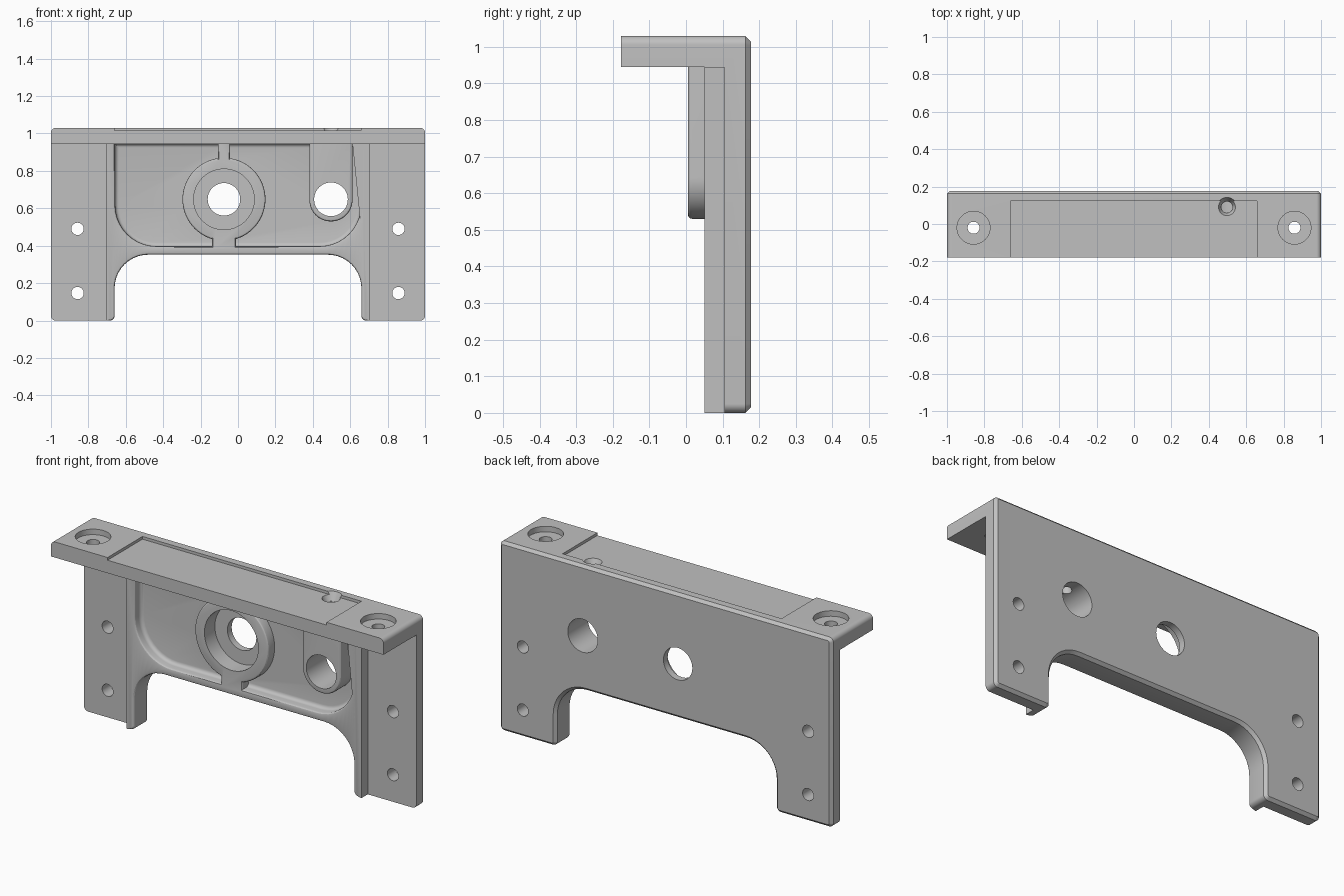
import bpy, bmesh
from math import sin, cos, pi, hypot
from mathutils import Vector, Matrix

if "Cube" in bpy.data.objects:
    bpy.data.objects.remove(bpy.data.objects["Cube"])

metal = bpy.data.materials.new("plain grey")
metal.use_nodes = True
grey = (0.53, 0.53, 0.53, 1)
metal.diffuse_color = grey
metal.node_tree.nodes["Principled BSDF"].inputs["Base Color"].default_value = grey


def finish(bm, name):
    bmesh.ops.recalc_face_normals(bm, faces=bm.faces)
    me = bpy.data.meshes.new(name)
    bm.to_mesh(me)
    bm.free()
    ob = bpy.data.objects.new(name, me)
    me.materials.append(metal)
    bpy.context.collection.objects.link(ob)
    return ob


def rounded(corners, steps=10):
    """Outline of right-angled (x, z, radius) corners with arcs."""
    pts = []
    for i, (x, z, r) in enumerate(corners):
        p = Vector((x, z))
        a = (Vector(corners[i - 1][:2]) - p).normalized()
        b = (Vector(corners[(i + 1) % len(corners)][:2]) - p).normalized()
        if r == 0:
            pts.append(p)
            continue
        for k in range(steps + 1):
            t = k / steps * pi / 2
            pts.append(p + r * (a + b - b * cos(t) - a * sin(t)))
    return pts


def prism(name, pts, y0, y1, bevel=0, bevel_y=None, segments=1):
    """Solid between two copies of an x-z outline; optionally bevel one end."""
    bm = bmesh.new()
    ends = [[bm.verts.new((p[0], y, p[1])) for p in pts] for y in (y0, y1)]
    for ring in ends:
        bm.faces.new(ring)
    for i in range(len(pts)):
        bm.faces.new((ends[0][i - 1], ends[0][i], ends[1][i], ends[1][i - 1]))
    bmesh.ops.recalc_face_normals(bm, faces=bm.faces)
    if bevel:
        edges = [e for e in bm.edges if all(abs(v.co.y - bevel_y) < 1e-5 for v in e.verts)]
        bmesh.ops.bevel(bm, geom=edges, offset=bevel, segments=segments,
                        profile=0.5, affect='EDGES')
    return finish(bm, name)


def box(name, x0, x1, y0, y1, z0, z1):
    return prism(name, [(x0, z0), (x1, z0), (x1, z1), (x0, z1)], y0, y1)


def rod(name, centre, r0, length, axis, r1=None, sides=48):
    """Cylinder or cone centred on a point, along y or z."""
    bm = bmesh.new()
    turn = Matrix.Rotation(-pi / 2, 4, 'X') if axis == 'y' else Matrix()
    bmesh.ops.create_cone(bm, cap_ends=True, segments=sides, radius1=r0,
                          radius2=r0 if r1 is None else r1, depth=length,
                          matrix=Matrix.Translation(centre) @ turn)
    return finish(bm, name)


def combine(target, tool, operation='DIFFERENCE'):
    bpy.context.view_layer.update()
    mod = target.modifiers.new("join", 'BOOLEAN')
    mod.operation, mod.object, mod.solver = operation, tool, 'EXACT'
    bpy.context.view_layer.objects.active = target
    bpy.ops.object.modifier_apply(modifier=mod.name)
    bpy.data.objects.remove(tool)


FRONT, WEB, BACK, UNDER = 0.05, 0.105, 0.177, 0.945
HX, HZ = -0.075, 0.648      # main bore
BX = 0.497                  # boss bore

# Full-depth silhouette with arch and chamfered back edge
side = [(0.66, 0.352, 0.18), (0.66, 0, 0.025), (1, 0, 0.025), (1, 1.03, 0.025)]
outline = rounded(side + [(-x, z, r) for x, z, r in reversed(side)])
body = prism("bracket_body", outline, -0.178, BACK, 0.015, BACK)

# Clear the space below the top flange and step back both side wings
combine(body, box("front_cut", -2, 2, -1, FRONT, -1, UNDER))
for x0, x1 in ((0.707, 2), (-2, -0.707)):
    combine(body, box("wing_cut", x0, x1, 0, WEB, -1, UNDER - 0.001))

# Pocket with rounded floor, leaving a ring and two short ribs standing
pocket = prism("pocket_cut", rounded([(-0.657, UNDER - 0.001, 0), (-0.657, 0.397, 0.22),
               (0.657, 0.397, 0.22), (0.657, UNDER - 0.001, 0)]), 0, WEB, 0.02, WEB, 4)
combine(pocket, rod("ring", (HX, 0.05, HZ), 0.222, 0.4, 'y', sides=64))
combine(pocket, box("top_rib", HX - 0.033, HX + 0.033, -0.1, 0.2, HZ, 1.2))
combine(pocket, box("bottom_rib", HX - 0.065, HX + 0.065, -0.1, 0.2, 0.2, HZ))
combine(body, pocket)

# Raised boss hanging from the flange
boss = prism("boss", rounded([(BX - 0.115, 0.53, 0.113), (BX + 0.115, 0.53, 0.113),
             (BX + 0.115, 0.97, 0), (BX - 0.115, 0.97, 0)], 16), 0.005, 0.13, 0.012, 0.005, 3)
combine(body, boss, 'UNION')

# Bores through the web
combine(body, rod("counterbore", (HX, 0, HZ), 0.162, 0.28, 'y', sides=64))
combine(body, rod("main_bore", (HX, 0, HZ), 0.087, 1, 'y'))
combine(body, rod("boss_bore", (BX, 0, HZ), 0.09, 1, 'y'))

# Shallow recess on top, with a countersunk passage down to the boss bore
combine(body, box("top_recess", -0.66, 0.657, -1, 0.122, 1.015, 2))
combine(body, rod("passage", (BX, 0.09, 0.875), 0.03, 0.45, 'z', sides=32))
combine(body, rod("countersink", (BX, 0.09, 1.01), 0.031, 0.05, 'z', 0.055, 32))

# Mounting holes on the wings and flange
for x in (-0.858, 0.858):
    for z in (0.147, 0.49):
        combine(body, rod("wing_hole", (x, 0, z), 0.033, 1, 'y', sides=32))
    combine(body, rod("screw_hole", (x, -0.02, 1), 0.032, 0.4, 'z', sides=32))
    combine(body, rod("screw_seat", (x, -0.02, 1.1), 0.088, 0.2, 'z'))

# Soften the raised rims on the front, leaving the counterbore crisp
bm = bmesh.new()
bm.from_mesh(body.data)
rims = [e for e in bm.edges
        if all(abs(v.co.y - FRONT) < 1e-4 and abs(v.co.x) < 0.70 and v.co.z < UNDER - 1e-4
               and hypot(v.co.x - HX, v.co.z - HZ) > 0.17 for v in e.verts)
        and len(e.link_faces) == 2 and e.calc_face_angle(0) > 0.5]
bmesh.ops.bevel(bm, geom=rims, offset=0.012, segments=3, profile=0.5, affect='EDGES')
bm.to_mesh(body.data)
bm.free()

# Smooth the curves, keep the machined edges crisp
bpy.ops.object.select_all(action='DESELECT')
body.select_set(True)
bpy.context.view_layer.objects.active = body
bpy.ops.object.shade_smooth_by_angle(angle=0.52)
